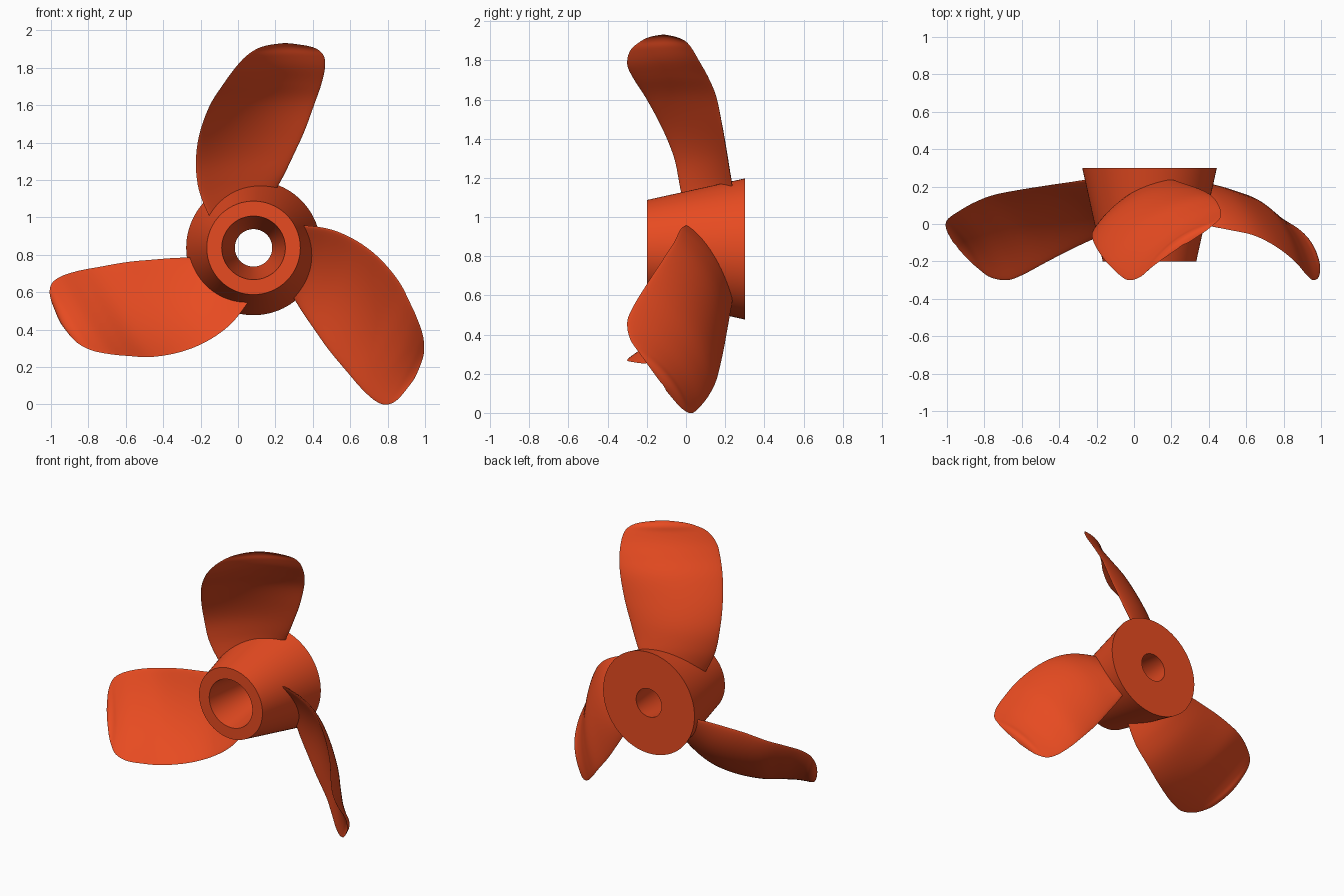
import bpy, bmesh, math
from mathutils import Vector, Matrix

if "Cube" in bpy.data.objects:
    bpy.data.objects.remove(bpy.data.objects["Cube"])

CX, CZ = 0.083, 0.837          # propeller axis (runs along y)
mat = bpy.data.materials.new("orange_red")
mat.diffuse_color = (0.8, 0.07, 0.015, 1)
mat.use_nodes = True
mat.node_tree.nodes["Principled BSDF"].inputs["Base Color"].default_value = mat.diffuse_color

def finish(name, bm, angle):
    bmesh.ops.recalc_face_normals(bm, faces=bm.faces)
    me = bpy.data.meshes.new(name)
    bm.to_mesh(me)
    bm.free()
    ob = bpy.data.objects.new(name, me)
    bpy.context.collection.objects.link(ob)
    me.materials.append(mat)
    bpy.context.view_layer.objects.active = ob
    ob.select_set(True)
    bpy.ops.object.shade_smooth_by_angle(angle=math.radians(angle))
    ob.select_set(False)
    return ob

# hub: tapered body with conical bore, lathed around the axis
profile = [(0.25, -0.2), (0.36, 0.3), (0.10, 0.3), (0.17, -0.2)]
N = 96
bm = bmesh.new()
rings = [[bm.verts.new((CX + r * math.cos(2 * math.pi * i / N), y,
                        CZ + r * math.sin(2 * math.pi * i / N))) for i in range(N)]
         for r, y in profile]
for k in range(4):
    a, b = rings[k], rings[(k + 1) % 4]
    for i in range(N):
        j = (i + 1) % N
        bm.faces.new((a[i], a[j], b[j], b[i]))
finish("hub", bm, 30)

# blade stations, root to tip: front edge, back edge, half thickness
stations = [
    ((-0.09, 0.03, 0.91), (0.16, 0.245, 1.06), 0.026),
    ((-0.155, 0.00, 1.01), (0.21, 0.235, 1.16), 0.026),
    ((-0.21, -0.03, 1.15), (0.25, 0.222, 1.235), 0.025),
    ((-0.225, -0.06, 1.30), (0.30, 0.205, 1.34), 0.023),
    ((-0.205, -0.12, 1.45), (0.355, 0.185, 1.46), 0.021),
    ((-0.15, -0.20, 1.60), (0.41, 0.155, 1.61), 0.019),
    ((-0.08, -0.27, 1.71), (0.445, 0.115, 1.71), 0.017),
    ((-0.03, -0.30, 1.78), (0.465, 0.065, 1.80), 0.015),
    ((0.03, -0.285, 1.85), (0.46, 0.03, 1.86), 0.012),
    ((0.09, -0.235, 1.895), (0.43, 0.0, 1.895), 0.010),
    ((0.15, -0.19, 1.918), (0.38, -0.04, 1.915), 0.007),
    ((0.23, -0.135, 1.93), (0.29, -0.10, 1.929), 0.003),
]

def spline(pts, t):
    i = min(int(t), len(pts) - 2)
    f = t - i
    p0, p1, p2, p3 = (pts[min(max(i + k, 0), len(pts) - 1)] for k in (-1, 0, 1, 2))
    return 0.5 * (2 * p1 + (p2 - p0) * f + (2 * p0 - 5 * p1 + 4 * p2 - p3) * f * f
                  + (3 * p1 - p0 - 3 * p2 + p3) * f ** 3)

front = [Vector(s[0]) for s in stations]
back = [Vector(s[1]) for s in stations]
thick = [s[2] for s in stations]
SUB, M = 6, 20
steps = (len(stations) - 1) * SUB

def blade(name, angle):
    bm = bmesh.new()
    loops = []
    for k in range(steps + 1):
        t = k / SUB
        a, b, th = spline(front, t), spline(back, t), spline(thick, t)
        chord = b - a
        up = Vector((0.3, -0.05, 1))
        n = up.cross(chord).normalized()        # points to the rear face
        loop = []
        for i in range(2 * M):
            s = -math.cos(math.pi * i / M)      # there and back across the chord
            side = 1 if i < M else -1
            w = max(0, 1 - s * s)
            off = 0.09 * chord.length * w + side * th * w ** 0.6
            loop.append(bm.verts.new(a + chord * (s + 1) / 2 + n * off))
        loops.append(loop)
    for p, q in zip(loops, loops[1:]):
        for i in range(2 * M):
            j = (i + 1) % (2 * M)
            bm.faces.new((p[i], p[j], q[j], q[i]))
    bm.faces.new(loops[0])
    bm.faces.new(loops[-1])
    c = Vector((CX, 0, CZ))
    bmesh.ops.rotate(bm, verts=bm.verts, cent=c, matrix=Matrix.Rotation(angle, 3, 'Y'))
    finish(name, bm, 60)

# three blades around the hub
for i, name in enumerate(("blade_top", "blade_right", "blade_left")):
    blade(name, i * 2 * math.pi / 3)
